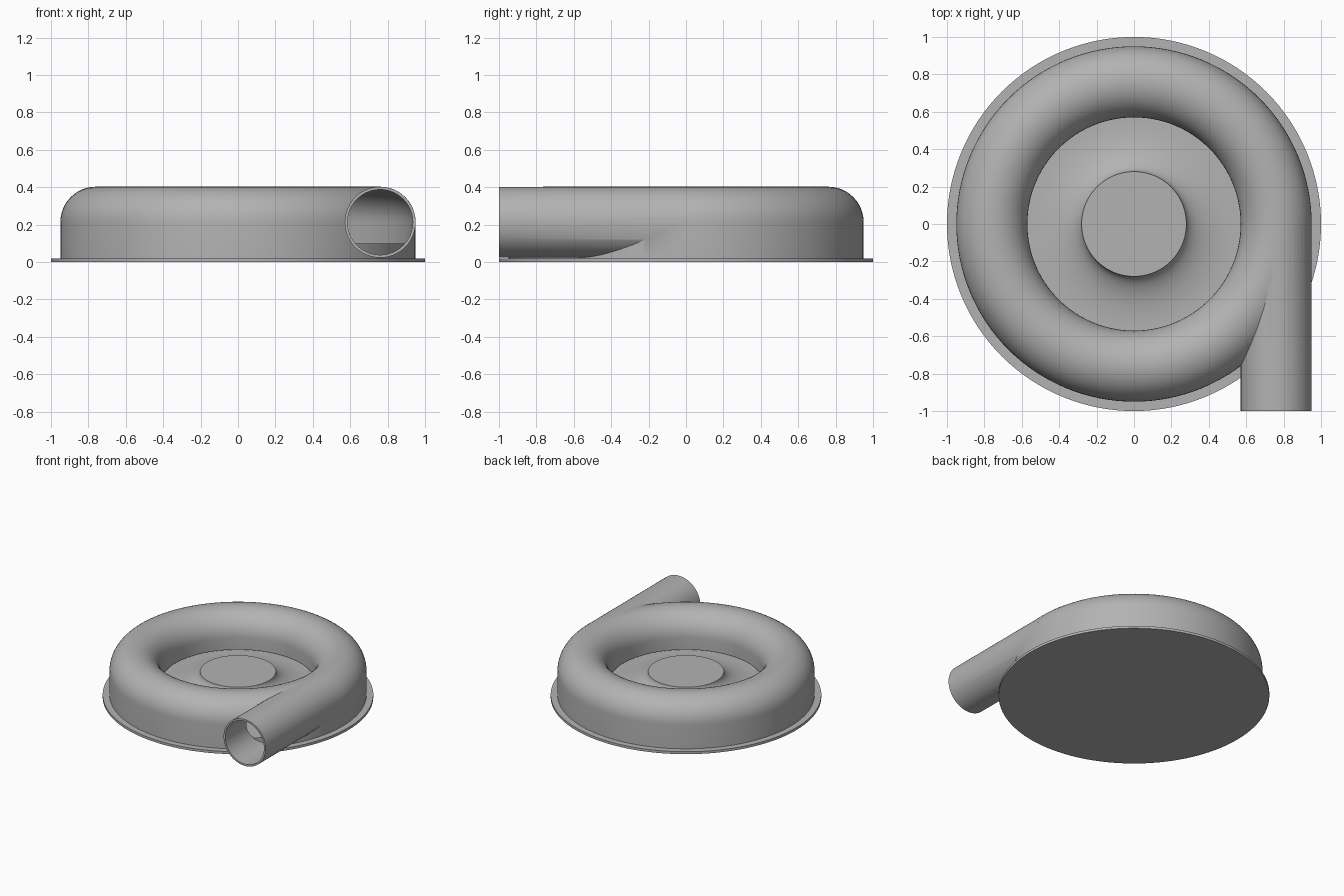
import bpy, bmesh, math
from mathutils import Matrix, Vector

cube = bpy.data.objects.get("Cube")
if cube:
    bpy.data.objects.remove(cube, do_unlink=True)

grey = bpy.data.materials.new("light grey metal")
grey.use_nodes = True
colour = (0.45, 0.45, 0.45, 1)
grey.diffuse_color = colour
grey.node_tree.nodes["Principled BSDF"].inputs["Base Color"].default_value = colour

RING, TUBE, WALL, MID = 0.76, 0.19, 0.015, 0.213
FLOOR, PLATE, LIP = 0.1, 0.02, 0.12


def add_object(name, bm):
    bmesh.ops.recalc_face_normals(bm, faces=bm.faces)
    mesh = bpy.data.meshes.new(name)
    bm.to_mesh(mesh)
    bm.free()
    mesh.materials.append(grey)
    obj = bpy.data.objects.new(name, mesh)
    bpy.context.collection.objects.link(obj)
    return obj


def lathe(name, profile, closed, steps=128):
    """Spin an (r, z) profile around the z axis."""
    bm = bmesh.new()
    verts = [bm.verts.new((r, 0, z)) for r, z in profile]
    edges = [bm.edges.new(pair) for pair in zip(verts, verts[1:])]
    if closed:
        edges.append(bm.edges.new((verts[-1], verts[0])))
    bmesh.ops.spin(bm, geom=verts + edges, cent=(0, 0, 0), axis=(0, 0, 1),
                   angle=math.tau, steps=steps, use_merge=True)
    bmesh.ops.remove_doubles(bm, verts=bm.verts, dist=1e-5)
    return add_object(name, bm)


def rod(name, radius, y0, y1):
    """Cylinder along y on the outlet axis."""
    bm = bmesh.new()
    place = Matrix.Translation((RING, (y0 + y1) / 2, MID)) @ Matrix.Rotation(math.pi / 2, 4, 'X')
    bmesh.ops.create_cone(bm, cap_ends=True, segments=64, radius1=radius,
                          radius2=radius, depth=y1 - y0, matrix=place)
    return add_object(name, bm)


def arch(radius, n=24):
    """Half circle over the ring, from the inner to the outer side."""
    return [(RING - radius * math.cos(math.pi * i / n),
             MID + radius * math.sin(math.pi * i / n)) for i in range(n + 1)]


def combine(target, tool, operation):
    mod = target.modifiers.new(operation.lower(), 'BOOLEAN')
    mod.operation, mod.object, mod.solver = operation, tool, 'EXACT'
    bpy.context.view_layer.objects.active = target
    bpy.ops.object.modifier_apply(modifier=mod.name)
    bpy.data.objects.remove(tool, do_unlink=True)


# Ring-shaped casing with a vertical skirt and an open slot on the inside
outer, inner = RING + TUBE, RING - TUBE
casing = lathe("volute_casing", arch(TUBE) + [
    (outer, 0.01), (0.65, 0.01), (0.65, LIP), (inner, LIP)], True)

# Tangential outlet pipe, then the hollow channel through both
combine(casing, rod("outlet_pipe", TUBE - 0.0005, -1, 0.02), 'UNION')
combine(casing, lathe("channel_cutter", arch(TUBE - WALL) + [
    (outer - WALL, -0.05), (inner + WALL, -0.05)], True), 'DIFFERENCE')
combine(casing, rod("bore_cutter", TUBE - WALL - 0.0005, -1.2, 0.02), 'DIFFERENCE')

# Raised floor with a flared hub in the middle
hub_r, hub_z, flare = 0.28, 0.21, 0.27
curve = [(hub_r + flare * (1 - math.cos(a)), hub_z - (hub_z - FLOOR) * math.sin(a))
         for a in (math.pi / 2 * i / 12 for i in range(13))]
hub = lathe("floor_and_hub", [(0, hub_z)] + curve + [
    (outer - 0.01, FLOOR), (outer - 0.01, 0.01), (0, 0.01)], False)

# Flat base flange
base = lathe("base_flange", [(0, PLATE), (1, PLATE), (1, 0), (0, 0)], False)

for obj in (casing, hub, base):
    bpy.ops.object.select_all(action='DESELECT')
    obj.select_set(True)
    bpy.context.view_layer.objects.active = obj
    bpy.ops.object.shade_smooth_by_angle(angle=math.radians(30))
